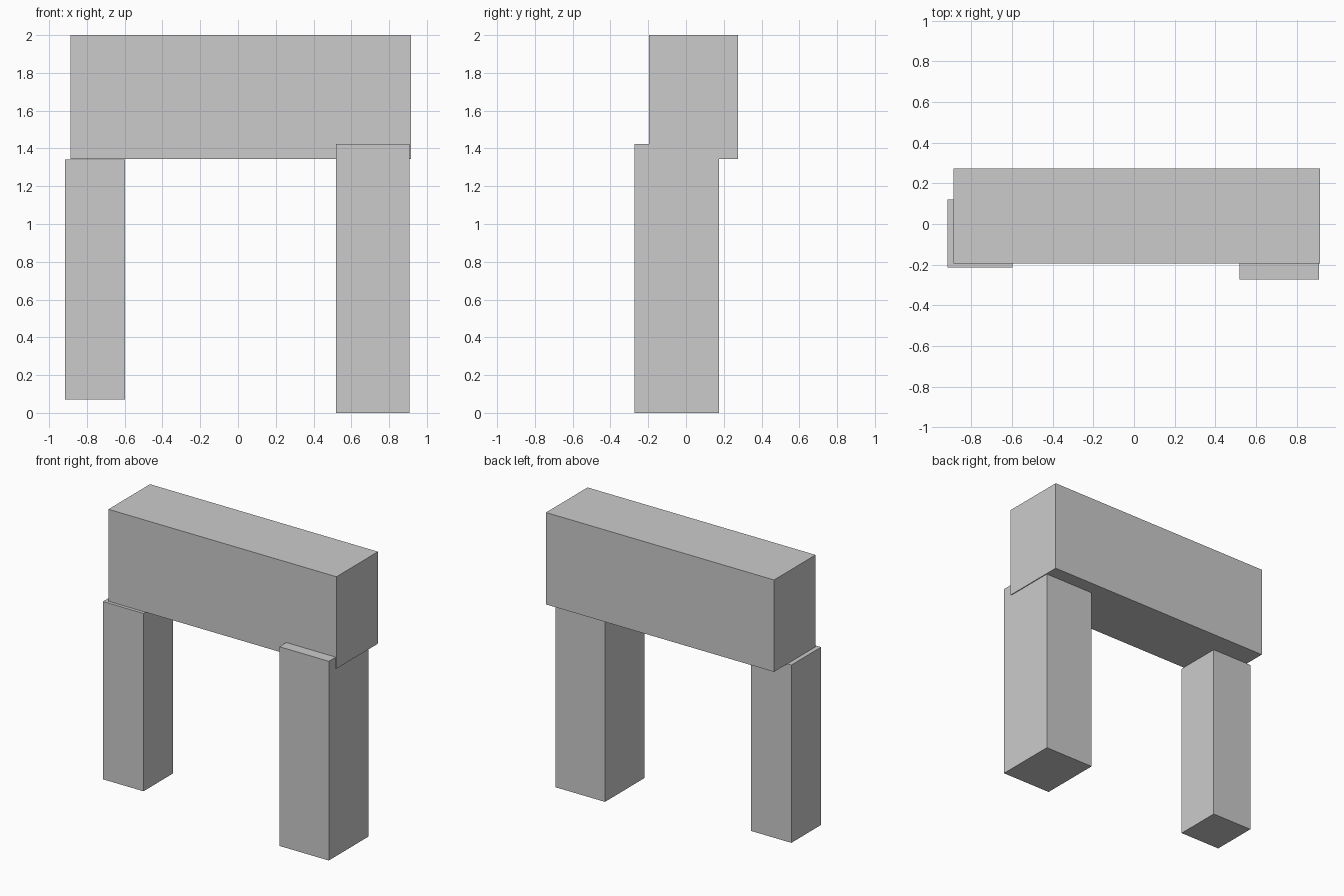
import bpy
from mathutils import Vector

if "Cube" in bpy.data.objects:
    bpy.data.objects.remove(bpy.data.objects["Cube"])


def box(name, low, high):
    """Add a box spanning two opposite corners."""
    low, high = Vector(low), Vector(high)
    bpy.ops.mesh.primitive_cube_add(size=1, location=(low + high) / 2)
    obj = bpy.context.object
    obj.name = name
    obj.scale = high - low
    bpy.ops.object.transform_apply(location=False, rotation=False, scale=True)
    return obj


# Thick lintel across the top
box("lintel", (-0.888, -0.195, 1.343), (0.915, 0.274, 2.0))

# Slim left post, slightly raised, meeting the lintel underside
box("left_post", (-0.917, -0.215, 0.07), (-0.597, 0.12, 1.341))

# Heavier right post, reaching up into the lintel
box("right_post", (0.518, -0.273, 0.0), (0.909, 0.175, 1.424))
